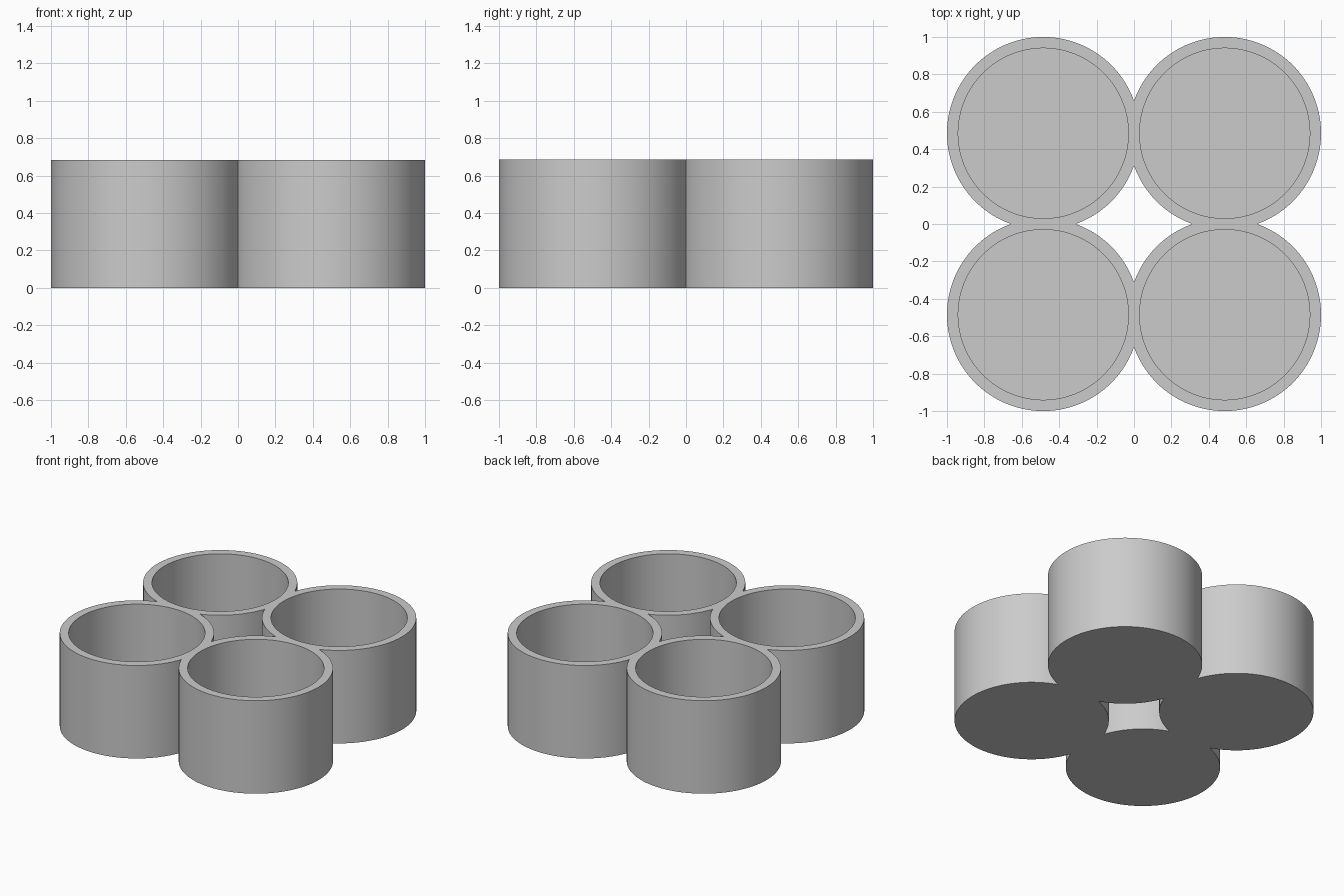
import bpy
import bmesh
from math import radians, tau
from mathutils import Vector

cube = bpy.data.objects.get("Cube")
if cube:
    bpy.data.objects.remove(cube, do_unlink=True)

CENTRE = 0.485
OUTER = 0.515
INNER = 0.455
HEIGHT = 0.685
FLOOR = 0.06
SEGMENTS = 128

grey = bpy.data.materials.new("light grey")
grey.use_nodes = True
colour = (0.6, 0.6, 0.6, 1)
grey.diffuse_color = colour
grey.node_tree.nodes["Principled BSDF"].inputs["Base Color"].default_value = colour

# One open cup, turned from its wall and floor section
bm = bmesh.new()
section = [(0, 0), (OUTER, 0), (OUTER, HEIGHT),
           (INNER, HEIGHT), (INNER, FLOOR), (0, FLOOR)]
middle = Vector((CENTRE, CENTRE, 0))
verts = [bm.verts.new(middle + Vector((r, 0, z))) for r, z in section]
edges = [bm.edges.new(pair) for pair in zip(verts, verts[1:])]
bmesh.ops.spin(bm, geom=verts + edges, cent=middle, axis=(0, 0, 1),
               angle=tau, steps=SEGMENTS, use_merge=True)
bmesh.ops.remove_doubles(bm, verts=bm.verts[:], dist=0.0001)

# Trim the cup at the two seams, then mirror it into four fused cups
for normal in ((1, 0, 0), (0, 1, 0)):
    bmesh.ops.bisect_plane(bm, geom=bm.verts[:] + bm.edges[:] + bm.faces[:],
                           plane_co=(0, 0, 0), plane_no=normal, clear_inner=True)
for axis in "XY":
    bmesh.ops.mirror(bm, geom=bm.verts[:] + bm.edges[:] + bm.faces[:],
                     axis=axis, merge_dist=0.0001)
bmesh.ops.remove_doubles(bm, verts=bm.verts[:], dist=0.0001)
bmesh.ops.recalc_face_normals(bm, faces=bm.faces[:])

mesh = bpy.data.meshes.new("four_cup_holder")
bm.to_mesh(mesh)
bm.free()
mesh.materials.append(grey)
holder = bpy.data.objects.new("four_cup_holder", mesh)
bpy.context.collection.objects.link(holder)

# Smooth walls with crisp rims and seams
bpy.ops.object.select_all(action="DESELECT")
holder.select_set(True)
bpy.context.view_layer.objects.active = holder
bpy.ops.object.shade_smooth_by_angle(angle=radians(25))
